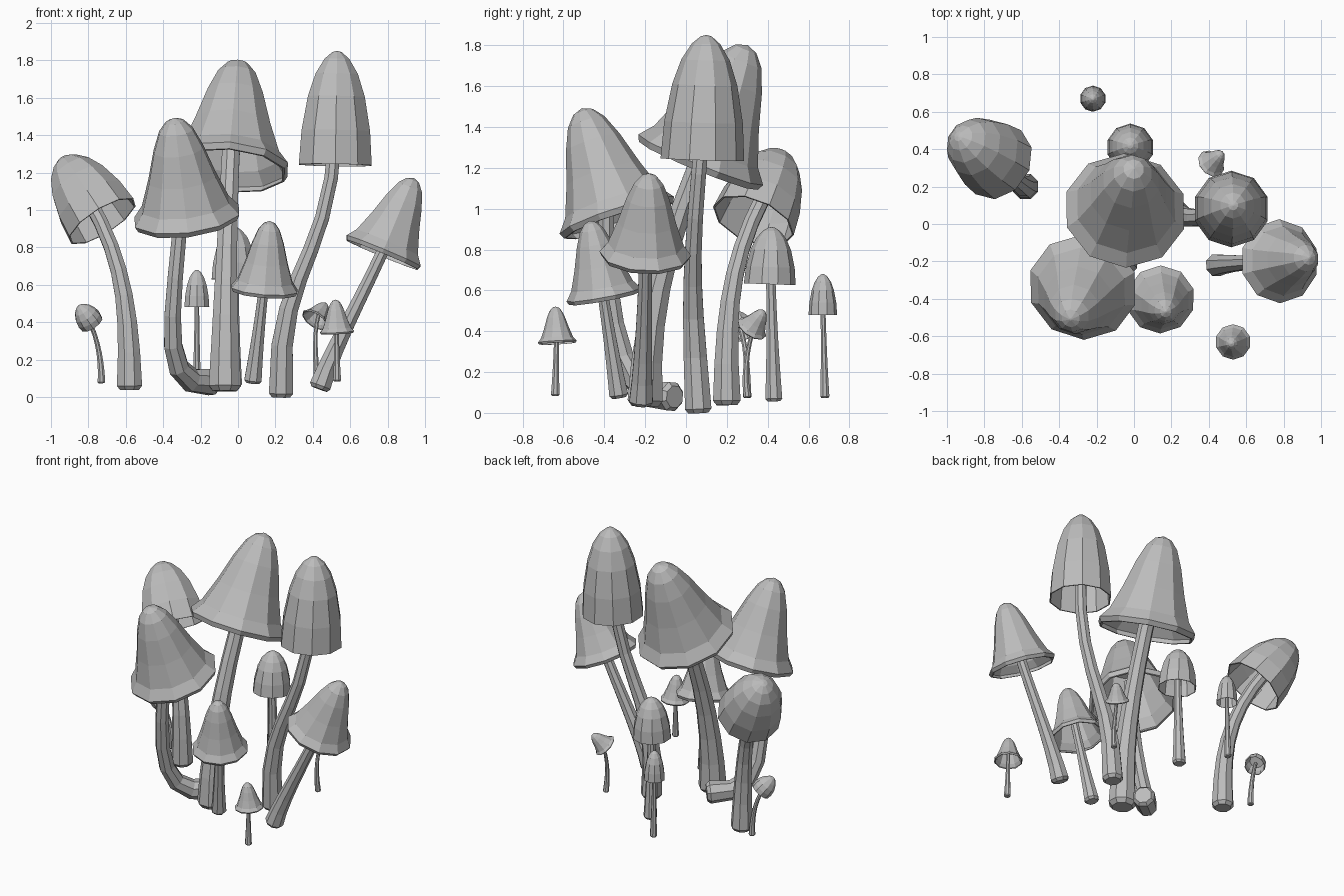
import bpy
import bmesh
from math import cos, sin, tau
from mathutils import Vector
from mathutils.geometry import interpolate_bezier

cube = bpy.data.objects.get("Cube")
if cube:
    bpy.data.objects.remove(cube)

colour = (0.5, 0.5, 0.5, 1)
grey = bpy.data.materials.new("soft_grey")
grey.use_nodes = True
grey.diffuse_color = colour
grey.node_tree.nodes["Principled BSDF"].inputs["Base Color"].default_value = colour

# Cap outlines as fractions of height and radius, from rim to crown
BELL = [(0, .95), (.05, 1), (.16, .83), (.42, .64), (.7, .47), (.88, .32), (.97, .17)]
BULLET = [(0, 1), (.3, .94), (.6, .78), (.8, .58), (.93, .34), (.99, .13)]
EGG = [(0, .97), (.25, 1.03), (.5, .94), (.75, .7), (.92, .38), (.99, .12)]


def loft(name, rings, sides):
    """Skin a list of (centre, direction, radius) rings and close both ends."""
    bm = bmesh.new()
    loops = []
    for centre, direction, radius in rings:
        turn = Vector((0, 0, 1)).rotation_difference(direction)
        angles = [tau * (i + .5) / sides for i in range(sides)]
        loops.append([bm.verts.new(centre + turn @ Vector((radius * cos(a), radius * sin(a), 0)))
                      for a in angles])
    for low, high in zip(loops, loops[1:]):
        for i in range(sides):
            j = (i + 1) % sides
            bm.faces.new((low[i], low[j], high[j], high[i]))
    bm.faces.new(reversed(loops[0]))
    bm.faces.new(loops[-1])
    bmesh.ops.recalc_face_normals(bm, faces=bm.faces)
    mesh = bpy.data.meshes.new(name)
    bm.to_mesh(mesh)
    bm.free()
    mesh.materials.append(grey)
    bpy.context.collection.objects.link(bpy.data.objects.new(name, mesh))


def make_cap(name, rim, axis, radius, outline):
    """Hollow cap: inner wall from the top down, then outer wall up to the crown."""
    inner = [(height * .95, width * .96) for height, width in reversed(outline[:-2])]
    rings = [(rim + axis * height, axis, radius * width) for height, width in inner + outline]
    rings.append((rim + axis, axis, radius * .02))
    loft(name, rings, sides=10)


def make_stem(name, foot, bends, end, thickness):
    """Curved stem, swollen at the foot and thinning upward into the cap."""
    low, high = bends or (foot.lerp(end, .33), foot.lerp(end, .67))
    points = interpolate_bezier(foot, Vector(low), Vector(high), end, 8)
    last = len(points) - 1
    rings = []
    for i, point in enumerate(points):
        direction = points[min(i + 1, last)] - points[max(i - 1, 0)]
        rings.append((point, direction, thickness * (.55 + .45 * (1 - i / last) ** 2)))
    heel = rings[0][1].normalized()
    rings.insert(0, (foot - heel * thickness * .3, heel, thickness * .75))
    loft(name, rings, sides=8)


def mushroom(name, outline, radius, rim, tip, thickness, foot, bends=None):
    rim = Vector(rim)
    axis = Vector(tip) - rim
    make_cap(name + "_cap", rim, axis, radius, outline)
    make_stem(name + "_stem", Vector(foot), bends, rim + axis * .35, thickness)


# Large mushrooms
mushroom("centre", BELL, radius=.33, rim=(-.05, .06, 1.21), tip=(0, .3, 1.8),
         thickness=.093, foot=(-.07, -.2, .06), bends=[(-.07, -.2, .5), (-.06, -.08, .9)])
mushroom("front_right", BELL, radius=.295, rim=(-.27, -.33, .94), tip=(-.34, -.51, 1.49),
         thickness=.075, foot=(-.14, -.07, .08), bends=[(-.46, -.32, .03), (-.33, -.4, .5)])
mushroom("tall_left", BULLET, radius=.205, rim=(.52, .08, 1.24), tip=(.53, .1, 1.85),
         thickness=.07, foot=(.23, .06, .02), bends=[(.2, .02, .7), (.5, .02, .7)])
mushroom("side_right", BULLET, radius=.21, rim=(-.725, .33, .94), tip=(-.94, .47, 1.28),
         thickness=.073, foot=(-.58, .2, .06), bends=[(-.58, .19, .5), (-.62, .22, .75)])
mushroom("side_left", BELL, radius=.225, rim=(.77, -.2, .76), tip=(.94, -.18, 1.17),
         thickness=.062, foot=(.44, -.22, .06), bends=[(.5, -.21, .25), (.7, -.2, .6)])

# Medium mushrooms
mushroom("front_medium", BELL, radius=.185, rim=(.14, -.4, .56), tip=(.17, -.47, .94),
         thickness=.05, foot=(.08, -.33, .09))
mushroom("back_medium", BULLET, radius=.127, rim=(-.02, .41, .63), tip=(-.02, .42, .91),
         thickness=.045, foot=(-.02, .43, .07))

# Small mushrooms
mushroom("back_small", BULLET, radius=.07, rim=(-.22, .67, .48), tip=(-.22, .67, .68),
         thickness=.024, foot=(-.22, .68, .08))
mushroom("bent_small", BELL, radius=.08, rim=(.41, .32, .41), tip=(.47, .38, .5),
         thickness=.02, foot=(.42, .3, .08), bends=[(.42, .28, .2), (.4, .3, .33)])
mushroom("front_small", BELL, radius=.095, rim=(.53, -.63, .34), tip=(.52, -.64, .52),
         thickness=.023, foot=(.53, -.64, .09))
mushroom("tilted_small", EGG, radius=.068, rim=(-.78, .28, .39), tip=(-.85, .23, .49),
         thickness=.022, foot=(-.73, .3, .08), bends=[(-.73, .3, .2), (-.75, .3, .32)])
